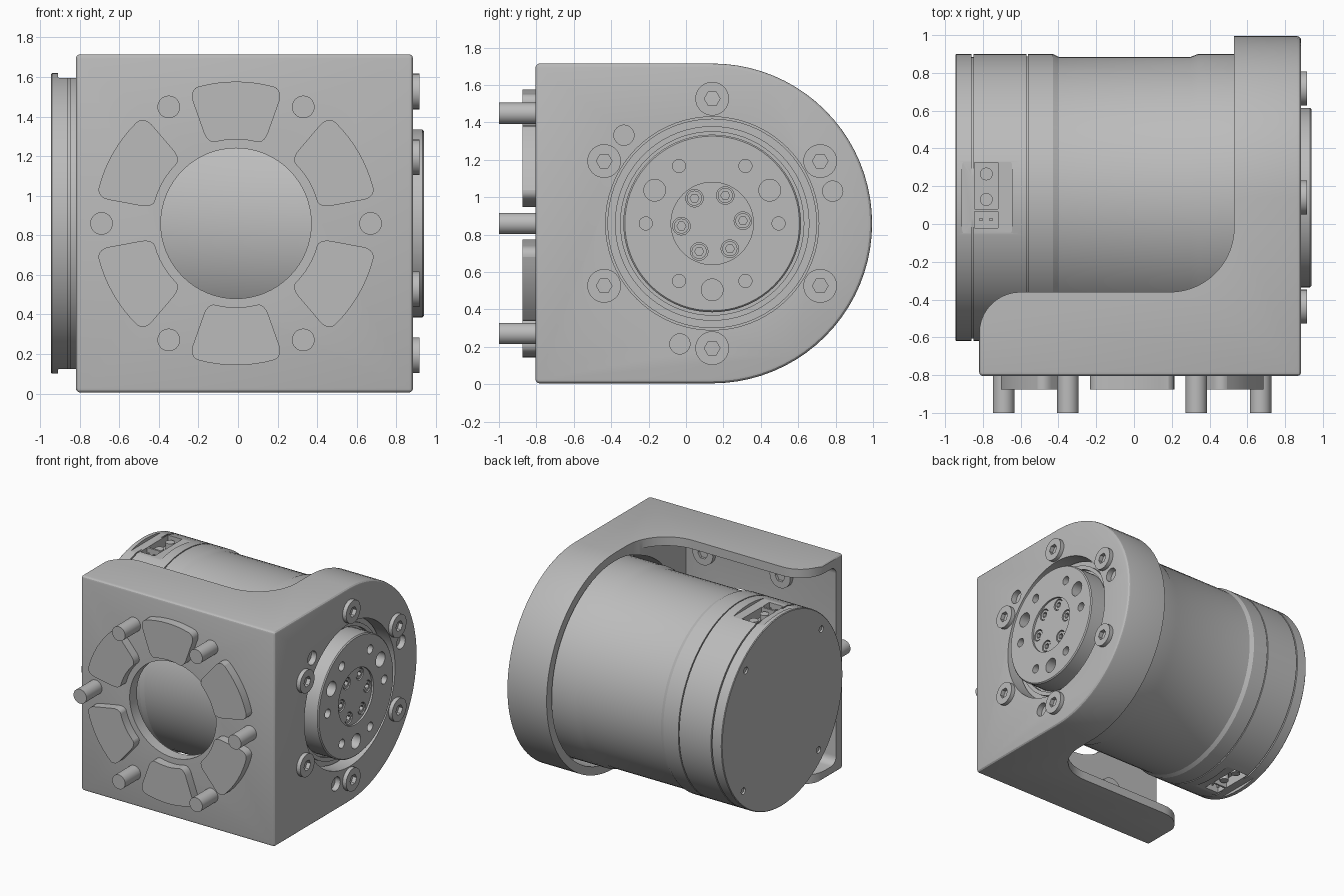
import bpy, bmesh
from math import sin, cos, pi, radians
from mathutils import Matrix, Vector

if "Cube" in bpy.data.objects:
    bpy.data.objects.remove(bpy.data.objects["Cube"])

AY, AZ = 0.14, 0.86          # motor axis, running along x
FX = -0.01                   # centre of the front plate pattern
parts = []

grey = bpy.data.materials.new("plain_grey")
grey.use_nodes = True
grey.diffuse_color = (0.5, 0.5, 0.5, 1)
grey.node_tree.nodes["Principled BSDF"].inputs["Base Color"].default_value = (0.5, 0.5, 0.5, 1)


def finish(name, bm, keep=True):
    bmesh.ops.recalc_face_normals(bm, faces=bm.faces)
    mesh = bpy.data.meshes.new(name)
    bm.to_mesh(mesh)
    bm.free()
    mesh.materials.append(grey)
    ob = bpy.data.objects.new(name, mesh)
    bpy.context.collection.objects.link(ob)
    if keep:
        parts.append(ob)
    return ob


def solid(name, outlines, axis, a, b, keep=True, corner=0):
    """Extrude flat outlines along an axis from a to b."""
    put = {"x": lambda u, v, w: (w, u, v),
           "y": lambda u, v, w: (u, w, v),
           "z": lambda u, v, w: (u, v, w)}[axis]
    bm = bmesh.new()
    for pts in outlines:
        lo = [bm.verts.new(put(u, v, a)) for u, v in pts]
        hi = [bm.verts.new(put(u, v, b)) for u, v in pts]
        bm.faces.new(lo)
        bm.faces.new(hi)
        for i in range(len(pts)):
            j = (i + 1) % len(pts)
            bm.faces.new((lo[i], lo[j], hi[j], hi[i]))
    if corner:
        bmesh.ops.recalc_face_normals(bm, faces=bm.faces)
        way = Vector(put(0, 0, 1))
        sharp = [e for e in bm.edges if e.calc_face_angle() > radians(40)
                 and abs((e.verts[0].co - e.verts[1].co).normalized().dot(way)) > 0.99]
        bmesh.ops.bevel(bm, geom=sharp, offset=corner, segments=5, profile=0.5, affect="EDGES")
    return finish(name, bm, keep)


def arc(cu, cv, r, start, end, n):
    return [(cu + r * cos(radians(start + (end - start) * i / n)),
             cv + r * sin(radians(start + (end - start) * i / n))) for i in range(n + 1)]


def disc(c, r, n=32):
    return arc(c[0], c[1], r, 0, 360, n)[:-1]


def ring(cu, cv, r, start, count):
    return [(cu + r * cos(radians(start + 360 * k / count)),
             cv + r * sin(radians(start + 360 * k / count))) for k in range(count)]


def box(u0, u1, v0, v1):
    return [(u0, v0), (u1, v0), (u1, v1), (u0, v1)]


def lathe(name, profile, n=72):
    """Spin (x, radius) points about the motor axis."""
    bm = bmesh.new()
    vs = [bm.verts.new((x, AY, AZ + r)) for x, r in profile]
    es = [bm.edges.new(p) for p in zip(vs, vs[1:])]
    bmesh.ops.spin(bm, geom=vs + es, cent=(0, AY, AZ), axis=(1, 0, 0),
                   angle=2 * pi, steps=n, use_merge=True)
    bmesh.ops.remove_doubles(bm, verts=bm.verts, dist=1e-5)
    return finish(name, bm)


def apply(ob, mod):
    bpy.context.view_layer.objects.active = ob
    bpy.ops.object.modifier_apply(modifier=mod.name)


def cut(ob, cutter, operation="DIFFERENCE"):
    mod = ob.modifiers.new("cut", "BOOLEAN")
    mod.operation, mod.solver, mod.object = operation, "EXACT", cutter
    cutter.hide_render = True
    apply(ob, mod)
    bpy.data.objects.remove(cutter)


# Bracket: rounded block trimmed to an L when seen from above, then hollowed
bracket = solid("bracket", [[(-0.805, 0.005), *arc(AY, AZ, 0.855, -90, 90, 40), (-0.805, 1.715)]],
                "x", -0.82, 0.885)
soft = bracket.modifiers.new("soft", "BEVEL")
soft.width, soft.segments, soft.limit_method = 0.022, 3, "ANGLE"
apply(bracket, soft)
plan = [(-0.9, -1), (1, -1), (1, 1.1), (0.53, 1.1),
        *arc(0.19, -0.02, 0.34, 0, -90, 14), *arc(-0.6, -0.58, 0.22, 90, 180, 10), (-0.82, -0.7),
        (-0.9, -0.7)]
cut(bracket, solid("trim", [plan], "z", -0.1, 1.9, False), "INTERSECT")
cut(bracket, solid("cavity", [box(-0.715, 1.2, 0.075, 1.645)], "x", -1, 0.5, False, corner=0.06))
cut(bracket, solid("motor_bore", [disc((AY, AZ), 0.79, 72)], "x", -1.1, 0.75, False))
cut(bracket, solid("output_bore", [disc((AY, AZ), 0.57, 72)], "x", 0.6, 1, False))
cut(bracket, solid("front_bore", [disc((FX, AZ), 0.38, 64)], "y", -1, -0.6, False))
cut(bracket, solid("dowel_holes", [disc(c, 0.054) for c in ring(AY, AZ, 0.667, 15, 3)],
                   "x", 0.84, 1, False))

# Raised pads, pins and inner bolt heads of the front plate
pads = [arc(FX, AZ, 0.717, m - 19.5, m + 19.5, 10) + arc(FX, AZ, 0.425, m + 19.5, m - 19.5, 8)
        for m in range(30, 390, 60)]
solid("front_pads", pads, "y", -0.875, -0.79, corner=0.06)
pins = ring(FX, AZ, 0.68, 0, 6)
solid("front_pins", [disc(c, 0.057) for c in pins], "y", -1, -0.74)
inner_heads = solid("inner_bolt_heads", [disc(c, 0.09) for c in pins], "y", -0.73, -0.68)
cut(inner_heads, solid("sockets", [disc(c, 0.042, 6) for c in pins], "y", -0.7, -0.6, False))

# Bolts around the output side
bolts = ring(AY, AZ, 0.667, 30, 6)
side_heads = solid("side_bolt_heads", [disc(c, 0.09) for c in bolts], "x", 0.84, 0.917)
cut(side_heads, solid("sockets", [disc(c, 0.042, 6) for c in bolts], "x", 0.87, 1, False))

# Motor housing with seams and a slightly waisted middle
motor = lathe("motor_housing", [
    (-0.945, 0), (-0.945, 0.755), (-0.94, 0.76), (-0.86, 0.76), (-0.86, 0.745), (-0.85, 0.745),
    (-0.85, 0.76), (-0.57, 0.76), (-0.57, 0.748), (-0.562, 0.748), (-0.562, 0.76),
    (-0.43, 0.76), (-0.4, 0.745), (0.3, 0.745), (0.34, 0.76), (0.74, 0.76),
    (0.74, 0.56), (0.78, 0.56), (0.78, 0.52), (0.8, 0.52), (0.8, 0.49), (0.77, 0.49), (0.77, 0)])

# Connector recesses on the top and bottom of the housing
for label, s in (("top", 1), ("bottom", -1)):
    def level(h):
        return AZ + s * h
    cut(motor, solid("flat", [box(-0.91, -0.645, -0.06, 0.34)], "z", level(0.736), level(0.9),
                     False, corner=0.03))
    cut(motor, solid("pockets", [box(-0.845, -0.72, 0.08, 0.325), box(-0.845, -0.72, -0.02, 0.065)],
                     "z", level(0.66), level(0.8), False))
    solid(label + "_power_contacts", [disc((-0.782, y), 0.034, 20) for y in (0.13, 0.265)],
          "z", level(0.65), level(0.72))
    solid(label + "_signal_contacts", [box(x - 0.008, x + 0.008, 0.015, 0.031)
                                       for x in (-0.81, -0.757)], "z", level(0.65), level(0.72))

# Small bolts in the rear cap
cap_bolts = ring(AY, AZ, 0.67, 47, 4)
cut(motor, solid("cap_holes", [disc(c, 0.026, 20) for c in cap_bolts], "x", -1, -0.915, False))
solid("cap_bolts", [disc(c, 0.02, 16) for c in cap_bolts], "x", -0.92, -0.935)

# Rotating output flange with mounting holes and hub bolts
flange = lathe("output_flange", [(0.7, 0), (0.7, 0.475), (0.932, 0.475), (0.94, 0.467),
                                 (0.94, 0.22), (0.925, 0.22), (0.925, 0)])
holes = [disc(c, 0.058) for c in ring(AY, AZ, 0.355, 30, 3)]
holes += [disc(c, 0.035, 24) for c in ring(AY, AZ, 0.355, 0, 6)]
cut(flange, solid("mount_holes", holes, "x", 0.82, 1, False))
hub = ring(AY, AZ, 0.165, 5, 6)
cut(flange, solid("hub_holes", [disc(c, 0.047, 24) for c in hub], "x", 0.88, 1, False))
hub_heads = solid("hub_bolt_heads", [disc(c, 0.04, 24) for c in hub], "x", 0.87, 0.92)
cut(hub_heads, solid("sockets", [disc(c, 0.024, 6) for c in hub], "x", 0.895, 1, False))

# Smooth the round surfaces while keeping edges crisp
bpy.ops.object.select_all(action="DESELECT")
for ob in parts:
    ob.select_set(True)
bpy.context.view_layer.objects.active = bracket
bpy.ops.object.shade_smooth_by_angle(angle=radians(25))
